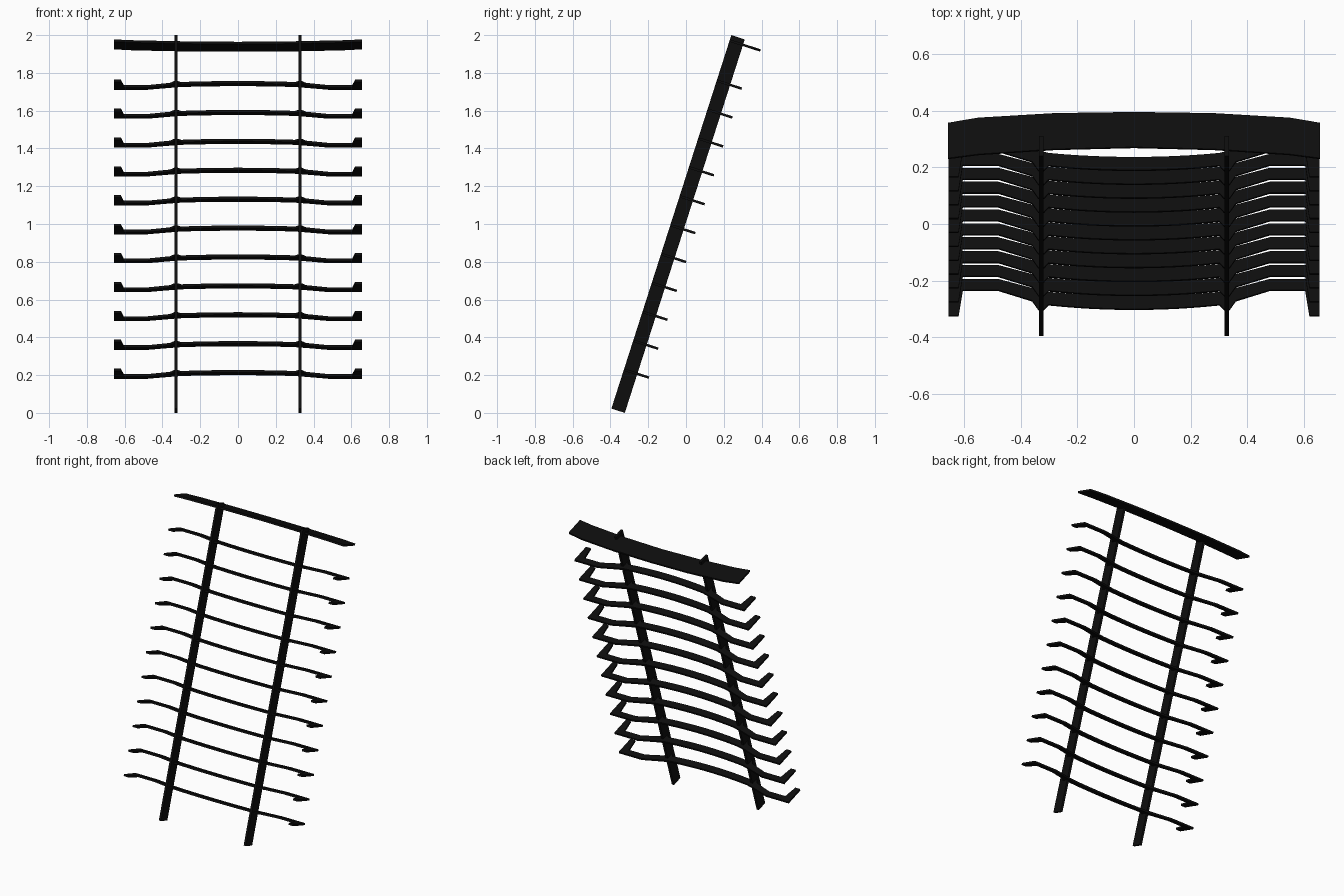
import bpy, bmesh
from mathutils import Vector

if "Cube" in bpy.data.objects:
    bpy.data.objects.remove(bpy.data.objects["Cube"])

# lean of the rack: U runs up the rails, V points backward and slightly down
U = Vector((0, 0.635, 1.98)).normalized()
SLOPE = -U.y / U.z

black = bpy.data.materials.new("black_metal")
black.diffuse_color = (0.004, 0.004, 0.004, 1)
black.use_nodes = True
black.node_tree.nodes["Principled BSDF"].inputs["Base Color"].default_value = black.diffuse_color


def add_object(name, bm):
    bmesh.ops.recalc_face_normals(bm, faces=bm.faces)
    me = bpy.data.meshes.new(name)
    bm.to_mesh(me)
    bm.free()
    ob = bpy.data.objects.new(name, me)
    bpy.context.collection.objects.link(ob)
    me.materials.append(black)
    return ob


def extrude(bm, pts, vec):
    face = bm.faces.new([bm.verts.new(p) for p in pts])
    res = bmesh.ops.extrude_face_region(bm, geom=[face], use_keep_orig=True)
    verts = [g for g in res["geom"] if isinstance(g, bmesh.types.BMVert)]
    bmesh.ops.translate(bm, verts=verts, vec=vec)


def plate(name, front, back, y0, z0, thick):
    """Tilted flat plate; front/back edges run from the centre to +x (top view)."""
    half = front + back[::-1]
    mirrored = [(-x, y) for x, y in reversed(half) if x > 0]
    bm = bmesh.new()
    pts = [Vector((x, y, z0 + (y - y0) * SLOPE)) - U * thick / 2
           for x, y in half + mirrored]
    extrude(bm, pts, U * thick)
    return add_object(name, bm)


def arc(y_mid, x_end, y_end, n=6):
    return [(x_end * i / n, y_mid + (y_end - y_mid) * (i / n) ** 2)
            for i in range(n + 1)]


# two leaning rails
for side, x in (("left", -0.328), ("right", 0.328)):
    bm = bmesh.new()
    pts = [(x - 0.008, y, z) for y, z in
           ((-0.395, 0.023), (-0.324, 0.0), (0.311, 1.977), (0.24, 2.0))]
    extrude(bm, [Vector(p) for p in pts], Vector((0.016, 0, 0)))
    add_object(side + "_rail", bm)

# curved rungs with hooked ends
rung_front = arc(-0.302, 0.302, -0.286) + [
    (0.318, -0.303), (0.338, -0.303), (0.36, -0.272), (0.48, -0.235),
    (0.605, -0.235), (0.62, -0.325), (0.656, -0.325)]
rung_back = arc(-0.256, 0.30, -0.242) + [
    (0.36, -0.228), (0.48, -0.196), (0.656, -0.196)]
rungs = plate("rungs", rung_front, rung_back, -0.197, 0.187, 0.013)
rep = rungs.modifiers.new("repeat", 'ARRAY')
rep.count = 11
rep.use_relative_offset = False
rep.use_constant_offset = True
rep.constant_offset_displace = (0, 0.0491, 0.153)

# wide top shelf
shelf_front = [(0, 0.27), (0.28, 0.263), (0.55, 0.245), (0.657, 0.231)]
shelf_back = [(0, 0.394), (0.28, 0.39), (0.55, 0.374), (0.657, 0.356)]
plate("top_shelf", shelf_front, shelf_back, 0.39, 1.92, 0.013)
